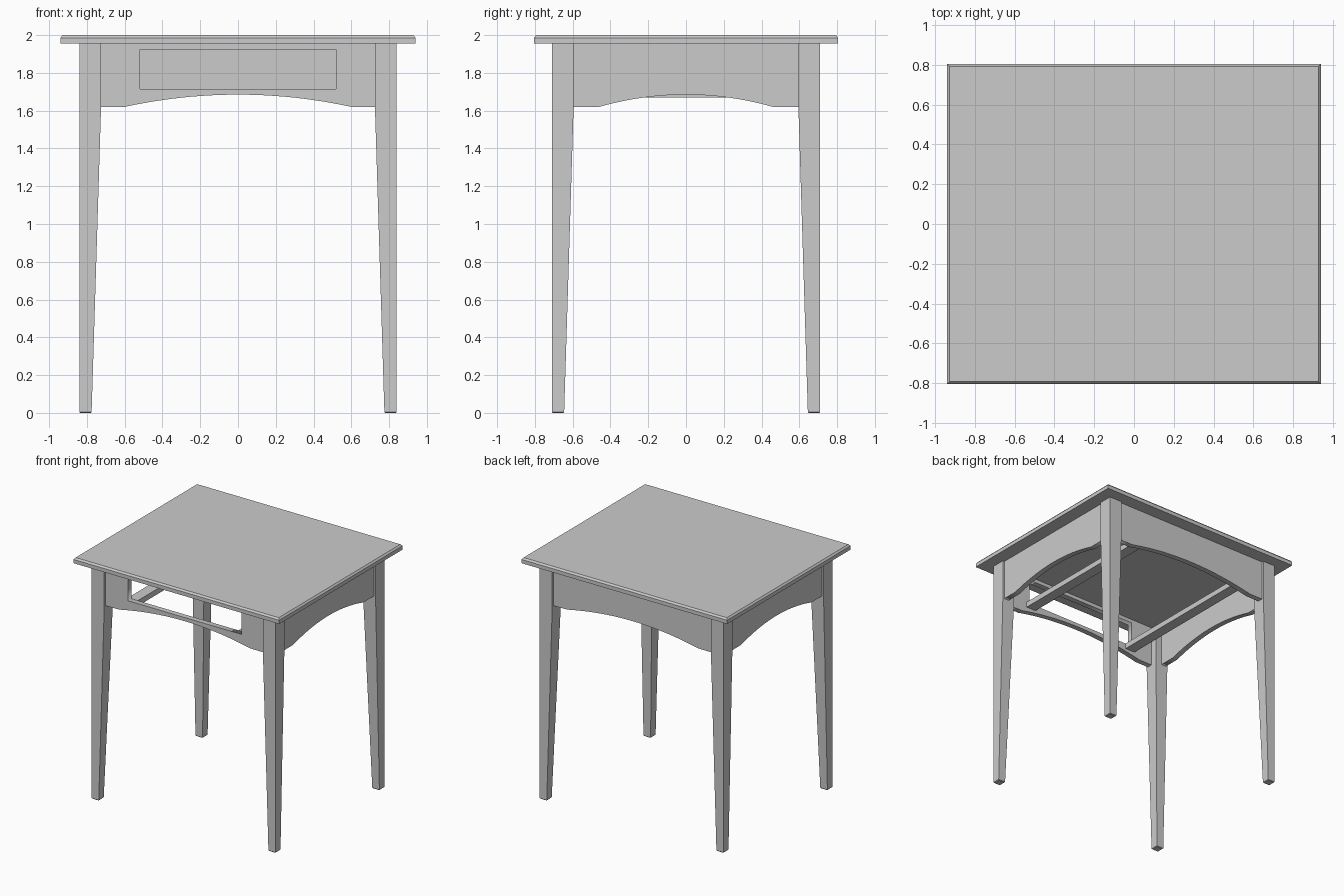
import bpy
import bmesh
from math import pi

cube = bpy.data.objects.get("Cube")
if cube:
    bpy.data.objects.remove(cube)

# Single plain grey finish
GREY = (0.6, 0.6, 0.6, 1)
mat = bpy.data.materials.new("plain_grey")
mat.use_nodes = True
mat.diffuse_color = GREY
mat.node_tree.nodes["Principled BSDF"].inputs["Base Color"].default_value = GREY


def add(name, mesh):
    mesh.materials.clear()
    mesh.materials.append(mat)
    obj = bpy.data.objects.new(name, mesh)
    bpy.context.collection.objects.link(obj)
    return obj


def loft(name, rings):
    """Closed solid through rectangular sections (x0, x1, y0, y1, z)."""
    bm = bmesh.new()
    loops = [[bm.verts.new(p) for p in
              ((x0, y0, z), (x1, y0, z), (x1, y1, z), (x0, y1, z))]
             for x0, x1, y0, y1, z in rings]
    for a, b in zip(loops, loops[1:]):
        for i in range(4):
            j = (i + 1) % 4
            bm.faces.new((a[i], a[j], b[j], b[i]))
    bm.faces.new(loops[0])
    bm.faces.new(loops[-1])
    bmesh.ops.recalc_face_normals(bm, faces=bm.faces)
    mesh = bpy.data.meshes.new(name)
    bm.to_mesh(mesh)
    bm.free()
    return add(name, mesh)


def apron(name, half_length, arch_half, location, turn, hole=None):
    """Upright board with an arched lower edge and an optional opening."""
    low, rise, top, steps = 1.62, 0.065, 1.955, 24
    outline = [(-half_length, top), (-half_length, low)]
    for i in range(steps + 1):
        t = 2 * i / steps - 1
        outline.append((arch_half * t, low + rise * (1 - t * t)))
    outline += [(half_length, low), (half_length, top)]
    curve = bpy.data.curves.new(name + "_outline", "CURVE")
    curve.dimensions = "2D"
    curve.fill_mode = "BOTH"
    curve.extrude = THICK / 2
    for points in [outline] + ([hole] if hole else []):
        spline = curve.splines.new("POLY")
        spline.points.add(len(points) - 1)
        for p, (u, v) in zip(spline.points, points):
            p.co = (u, v, 0, 1)
        spline.use_cyclic_u = True
    temp = bpy.data.objects.new(name + "_outline", curve)
    bpy.context.collection.objects.link(temp)
    graph = bpy.context.evaluated_depsgraph_get()
    mesh = bpy.data.meshes.new_from_object(temp.evaluated_get(graph))
    bpy.data.objects.remove(temp)
    mesh.name = name
    obj = add(name, mesh)
    obj.rotation_euler = (pi / 2, 0, turn)
    obj.location = location


# Table top with a small chamfer around the upper edge
X, Y, C = 0.94, 0.805, 0.012
loft("table_top", [(-X, X, -Y, Y, 1.955), (-X, X, -Y, Y, 1.986),
                   (C - X, X - C, C - Y, Y - C, 2.0)])

# Legs: straight outside, tapered on both inner faces
LX, LY, F = 0.84, 0.71, 0.005
for sx, side in ((1, "left"), (-1, "right")):
    for sy, end in ((-1, "front"), (1, "back")):
        sections = []
        for width, inset, z in ((0.065, F, 0), (0.065, 0, F),
                                (0.115, 0, 1.62), (0.115, 0, 1.955)):
            xs = sorted((sx * (LX - inset), sx * (LX - width + inset)))
            ys = sorted((sy * (LY - inset), sy * (LY - width + inset)))
            sections.append((*xs, *ys, z))
        loft(f"{end}_{side}_leg", sections)

# Aprons, set slightly back from the leg faces
THICK, RECESS = 0.045, 0.015
ay = LY - RECESS - THICK / 2
ax = LX - RECESS - THICK / 2
opening = [(-0.52, 1.715), (0.52, 1.715), (0.52, 1.925), (-0.52, 1.925)]
apron("front_apron", 0.73, 0.6, (0, -ay, 0), 0, opening)
apron("back_apron", 0.73, 0.6, (0, ay, 0), 0)
apron("left_apron", 0.6, 0.46, (ax, 0, 0), pi / 2)
apron("right_apron", 0.6, 0.46, (-ax, 0, 0), pi / 2)

# Drawer runners between the front and back aprons
ry = ay - THICK / 2
for sx, side in ((1, "left"), (-1, "right")):
    x0, x1 = sorted((sx * 0.46, sx * 0.55))
    loft(f"{side}_drawer_runner", [(x0, x1, -ry, ry, 1.67), (x0, x1, -ry, ry, 1.715)])
